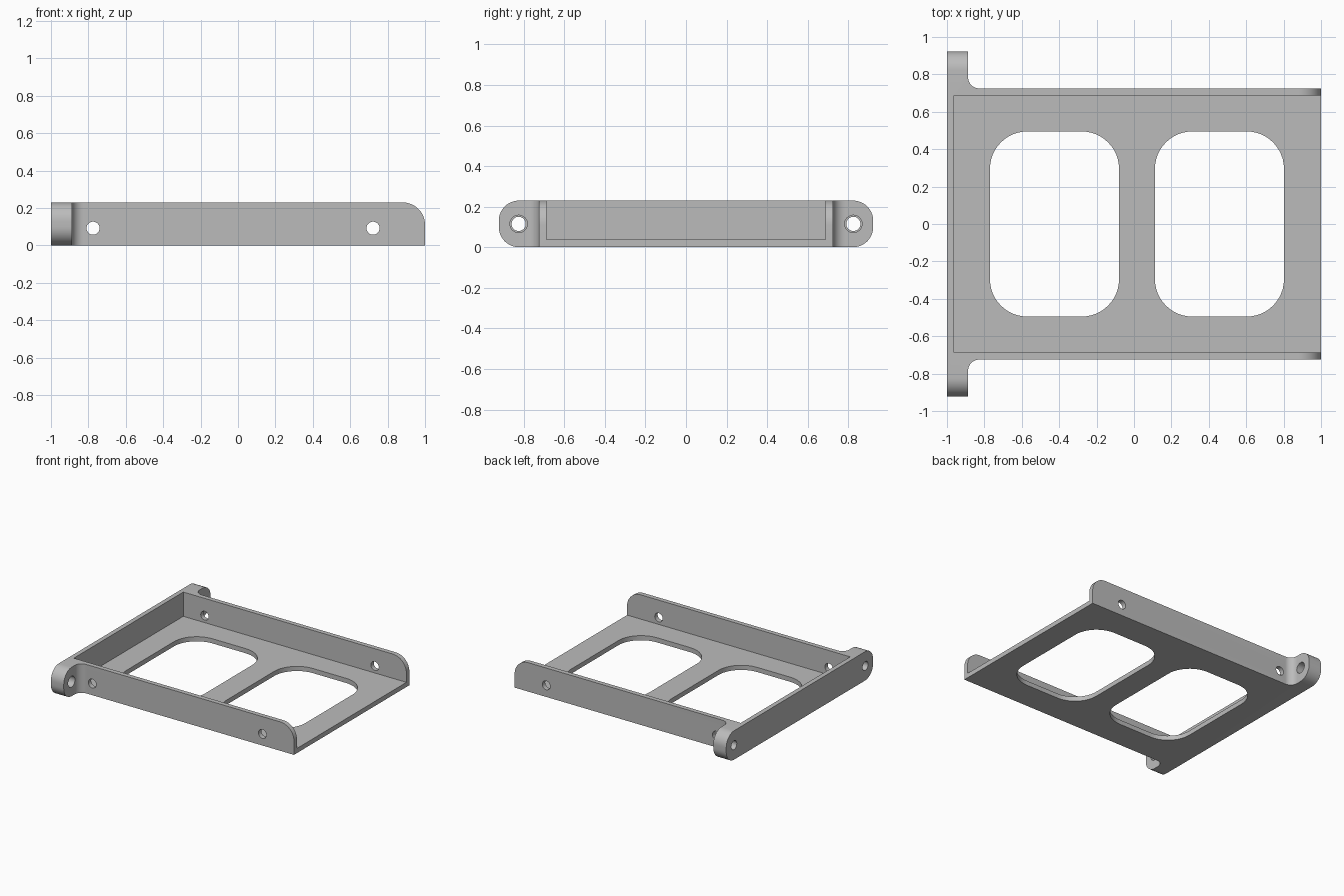
import bpy, bmesh, math
from mathutils import Vector

cube = bpy.data.objects.get("Cube")
if cube:
    bpy.data.objects.remove(cube, do_unlink=True)

HEIGHT, WALL = 0.23, 0.037
SIDE_Y, EAR_Y, EAR_X = 0.725, 0.923, -0.887
HOLE_R = 0.035

grey = bpy.data.materials.new("plain grey")
grey.use_nodes = True
grey.diffuse_color = (0.5, 0.5, 0.5, 1)
grey.node_tree.nodes["Principled BSDF"].inputs["Base Color"].default_value = (0.5, 0.5, 0.5, 1)


def rounded(corners, steps=12):
    """Outline from right-angled (a, b, radius) corners, with arcs on the rounded ones."""
    points = []
    for i, (a, b, r) in enumerate(corners):
        p = Vector((a, b))
        if r == 0:
            points.append(p)
            continue
        u = (Vector(corners[i - 1][:2]) - p).normalized()
        v = (Vector(corners[(i + 1) % len(corners)][:2]) - p).normalized()
        centre = p + r * (u + v)
        for k in range(steps + 1):
            t = math.pi / 2 * k / steps
            points.append(centre - r * (v * math.cos(t) + u * math.sin(t)))
    return points


def rectangle(a0, a1, b0, b1, r=0):
    return rounded([(a0, b0, r), (a1, b0, r), (a1, b1, r), (a0, b1, r)])


def circle(a, b, r, sides=32):
    turns = [2 * math.pi * k / sides for k in range(sides)]
    return [Vector((a + r * math.cos(t), b + r * math.sin(t))) for t in turns]


def prism(name, outline, axis, low, high):
    """Extrude an outline along the given axis."""
    place = {"x": lambda a, b, h: (h, a, b),
             "y": lambda a, b, h: (a, h, b),
             "z": lambda a, b, h: (a, b, h)}[axis]
    bm = bmesh.new()
    ends = [[bm.verts.new(place(p.x, p.y, h)) for p in outline] for h in (low, high)]
    bm.faces.new(ends[0])
    bm.faces.new(ends[1])
    n = len(outline)
    for i in range(n):
        j = (i + 1) % n
        bm.faces.new((ends[0][i], ends[0][j], ends[1][j], ends[1][i]))
    bmesh.ops.recalc_face_normals(bm, faces=bm.faces)
    mesh = bpy.data.meshes.new(name)
    bm.to_mesh(mesh)
    bm.free()
    mesh.materials.append(grey)
    obj = bpy.data.objects.new(name, mesh)
    bpy.context.collection.objects.link(obj)
    return obj


def combine(body, tool, operation="DIFFERENCE"):
    tool.hide_render = True
    mod = body.modifiers.new(tool.name, "BOOLEAN")
    mod.object, mod.operation, mod.solver = tool, operation, "EXACT"
    bpy.context.view_layer.objects.active = body
    bpy.ops.object.modifier_apply(modifier=mod.name)
    bpy.data.objects.remove(tool, do_unlink=True)


# Tray block in plan, with mounting ears and filleted inner corners
half = [(1, SIDE_Y, 0), (EAR_X, SIDE_Y, 0.06), (EAR_X, EAR_Y, 0), (-1, EAR_Y, 0)]
plan = half + [(x, -y, r) for x, y, r in reversed(half)]
tray = prism("mounting_tray", rounded(plan), "z", 0, HEIGHT)

# Rounded ear ends, and rounded upper corner at the open end
combine(tray, prism("ear_profile", rectangle(-EAR_Y, EAR_Y, 0, HEIGHT, 0.1), "x", -1.1, 1.1), "INTERSECT")
side = [(-1.1, -0.1, 0), (1, -0.1, 0), (1, HEIGHT, 0.12), (-1.1, HEIGHT, 0)]
combine(tray, prism("side_profile", rounded(side), "y", -1.1, 1.1), "INTERSECT")

# Inner pocket, open at the top and one end
inner = SIDE_Y - WALL
combine(tray, prism("pocket", rectangle(WALL - 1, 1.2, -inner, inner), "z", WALL, 0.5))

# Two floor windows
for x0, x1 in ((-0.77, -0.08), (0.112, 0.802)):
    combine(tray, prism("window", rectangle(x0, x1, -0.495, 0.495, 0.2), "z", -0.1, 0.15))

# Screw holes through both side walls
for x in (-0.775, 0.722):
    combine(tray, prism("side_hole", circle(x, 0.092, HOLE_R), "y", -1.2, 1.2))

# Ear holes, slightly wider from the inner side
for y in (-0.825, 0.825):
    combine(tray, prism("ear_hole", circle(y, HEIGHT / 2, HOLE_R), "x", -1.2, -0.7))
    combine(tray, prism("ear_counterbore", circle(y, HEIGHT / 2, 0.043), "x", -0.96, -0.7))

bpy.ops.object.select_all(action="DESELECT")
tray.select_set(True)
bpy.context.view_layer.objects.active = tray
bpy.ops.object.shade_smooth_by_angle(angle=math.radians(30))
